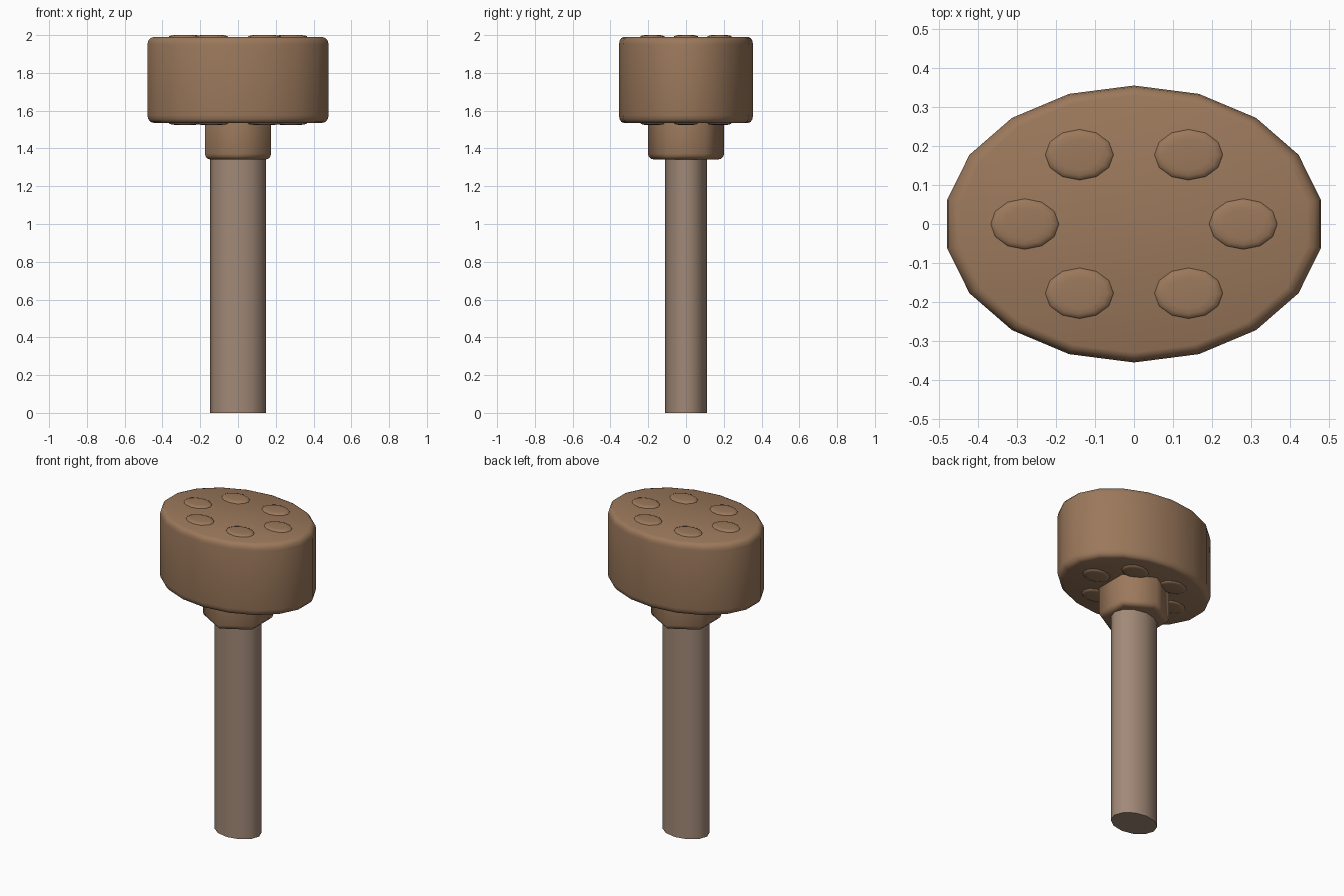
import bpy, bmesh, math

if "Cube" in bpy.data.objects:
    bpy.data.objects.remove(bpy.data.objects["Cube"])


def colour(name, rgb):
    m = bpy.data.materials.new(name)
    m.diffuse_color = (*rgb, 1)
    m.use_nodes = True
    m.node_tree.nodes["Principled BSDF"].inputs["Base Color"].default_value = m.diffuse_color
    return m


brown = colour("warm_brown", (0.33, 0.19, 0.106))
taupe = colour("pale_taupe", (0.36, 0.25, 0.185))


def prism(name, mat, sides, rx, ry, z0, z1, bevel=(0, 0), steps=3,
          phase=90, centre=(0, 0), angle=50):
    """Elliptical prism with rounded rims; bevel = (inward, vertical)."""
    rings = [(0, z0)]
    if bevel[1]:
        arc = [math.radians(90 * k / steps) for k in range(steps + 1)]
        low = [(bevel[0] * (1 - math.sin(a)), z0 + bevel[1] * (1 - math.cos(a))) for a in arc]
        rings = low + [(i, z0 + z1 - z) for i, z in reversed(low)]
    else:
        rings.append((0, z1))
    bm = bmesh.new()
    loops = []
    for inset, z in rings:
        loops.append([bm.verts.new((
            centre[0] + (rx - inset) * math.cos(t),
            centre[1] + (ry - inset * ry / rx) * math.sin(t), z))
            for t in (math.radians(phase + 360 * i / sides) for i in range(sides))])
    for a, b in zip(loops, loops[1:]):
        for i in range(sides):
            j = (i + 1) % sides
            bm.faces.new((a[i], a[j], b[j], b[i]))
    bm.faces.new(loops[0][::-1])
    bm.faces.new(loops[-1])
    me = bpy.data.meshes.new(name)
    bm.to_mesh(me)
    bm.free()
    me.materials.append(mat)
    ob = bpy.data.objects.new(name, me)
    bpy.context.collection.objects.link(ob)
    bpy.ops.object.select_all(action='DESELECT')
    ob.select_set(True)
    bpy.context.view_layer.objects.active = ob
    bpy.ops.object.shade_smooth_by_angle(angle=math.radians(angle))
    return ob


# Oval handle
prism("handle", taupe, 12, 0.147, 0.11, 0, 1.40)

# Hexagonal collar with rounded rims, tucked into the head
prism("collar", brown, 6, 0.202, 0.202, 1.342, 1.60, (0.03, 0.03), angle=65)

# Oval head
prism("head", brown, 18, 0.487, 0.355, 1.535, 1.99, (0.035, 0.04))

# Ring of six oval pegs running through the head, just proud of both ends
for k in range(6):
    t = math.radians(60 * k)
    prism(f"peg_{k + 1}", brown, 12, 0.089, 0.066, 1.525, 2.0, (0.035, 0.012),
          phase=0, centre=(0.28 * math.cos(t), 0.205 * math.sin(t)))
